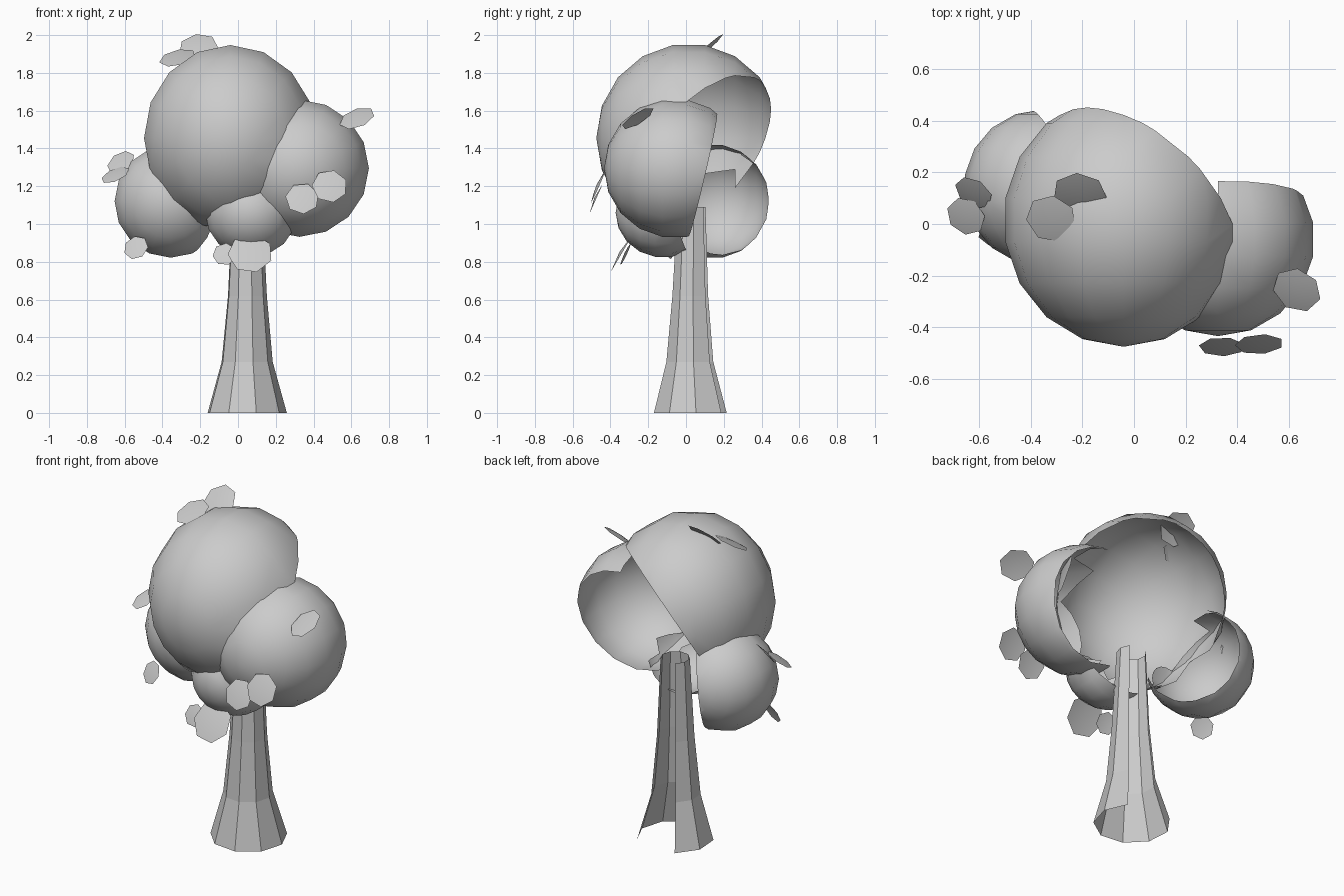
import bpy, bmesh, math
from mathutils import Vector, Matrix

if "Cube" in bpy.data.objects:
    bpy.data.objects.remove(bpy.data.objects["Cube"])


def make_object(name, bm, smooth=False):
    mesh = bpy.data.meshes.new(name)
    for f in bm.faces:
        f.smooth = smooth
    bm.to_mesh(mesh)
    bm.free()
    obj = bpy.data.objects.new(name, mesh)
    bpy.context.collection.objects.link(obj)
    return obj


# Trunk: nine-sided flared tube, open at both ends and along the back
bm = bmesh.new()
SIDES = 9
rings = []
for z, cx, cy, r in [(0, .045, .038, .214), (.27, .046, .03, .138),
                     (.62, .048, .03, .105), (1.09, .048, .035, .082)]:
    angles = [math.radians(4 + 360 / SIDES * i) for i in range(SIDES)]
    rings.append([bm.verts.new((cx + r * math.cos(a), cy + r * math.sin(a), z))
                  for a in angles])
for low, high in zip(rings, rings[1:]):
    for i in range(SIDES):
        if i not in (1, 2):
            j = (i + 1) % SIDES
            bm.faces.new((low[i], low[j], high[j], high[i]))
make_object("trunk", bm)

# Foliage shells: name, centre, radii, opening direction, opening offset
BLOBS = [
    ("foliage_main", (-.04, .015, 1.455), (.46, .485, .495), (.53, .62, -.5), .125),
    ("foliage_right", (.325, -.06, 1.295), (.37, .37, .365), (-.03, .95, -.22), .155),
    ("foliage_left", (-.355, .14, 1.12), (.3, .3, .3), (.85, .5, -.1), .12),
    ("foliage_front", (.07, -.12, 1.06), (.245, .25, .235), (0, .9, .35), .04),
]


def inside(p, blob):
    return sum(((p[k] - blob[1][k]) / blob[2][k]) ** 2 for k in range(3)) < .97


for blob in BLOBS:
    name, c, r, opening, offset = blob
    bm = bmesh.new()
    bmesh.ops.create_uvsphere(
        bm, u_segments=16, v_segments=9, radius=1.01,
        matrix=Matrix.Translation(c) @ Matrix.Diagonal((*r, 1))
        @ Matrix.Rotation(math.radians(90), 4, 'X'))
    # Slice the open back away, then drop what is buried in the other shells
    n = Vector(opening).normalized()
    bmesh.ops.bisect_plane(bm, geom=bm.verts[:] + bm.edges[:] + bm.faces[:],
                           plane_co=Vector(c) + n * offset, plane_no=n,
                           clear_outer=True)
    others = [b for b in BLOBS if b is not blob]
    buried = [f for f in bm.faces
              if any(all(inside(v.co, b) for v in f.verts) for b in others)]
    bmesh.ops.delete(bm, geom=buried, context='FACES')
    make_object(name, bm, True)

# Loose leaves: centre, radius, facing direction
LEAVES = [
    ((-.21, .12, 1.935), .105, (-.1, -.65, .7)),
    ((-.32, .02, 1.88), .1, (-.2, -.4, .85)),
    ((.63, -.255, 1.56), .098, (-.3, -.5, .8)),
    ((.34, -.475, 1.135), .09, (0, -.9, .4)),
    ((.485, -.465, 1.2), .095, (.05, -.9, .4)),
    ((.065, -.34, .845), .12, (0, -.85, .5)),
    ((-.07, -.32, .84), .065, (-.1, -.85, .4)),
    ((-.62, .12, 1.325), .08, (-.4, -.6, .6)),
    ((-.65, .03, 1.26), .08, (-.35, -.4, .8)),
    ((-.54, -.06, .875), .068, (-.3, -.8, .4)),
]
for i, (c, r, facing) in enumerate(LEAVES):
    bm = bmesh.new()
    rot = Vector(facing).to_track_quat('Z', 'Y').to_matrix().to_4x4()
    m = Matrix.Translation(c) @ rot
    hub = bm.verts.new(m @ Vector((0, 0, .12 * r)))
    rim = [bm.verts.new(m @ Vector((r * math.cos(a), r * math.sin(a), 0)))
           for a in (math.tau * k / 7 + i for k in range(7))]
    for k in range(7):
        bm.faces.new((hub, rim[k], rim[(k + 1) % 7]))
    make_object("leaf_%d" % (i + 1), bm, True)
